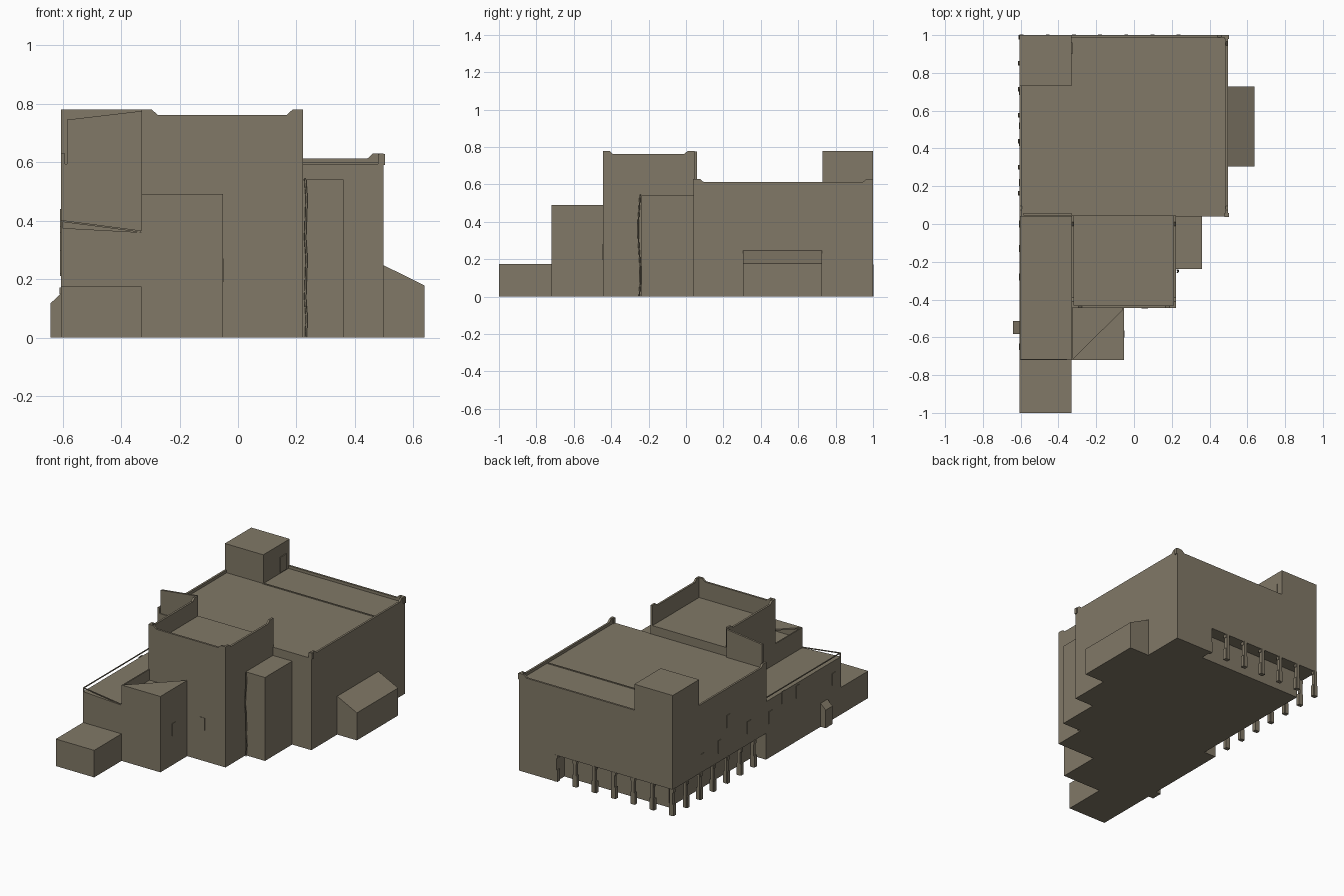
import bpy, bmesh, math
from mathutils import Vector

if "Cube" in bpy.data.objects:
    bpy.data.objects.remove(bpy.data.objects["Cube"])

stone = bpy.data.materials.new("weathered_tan")
stone.diffuse_color = (0.22, 0.19, 0.135, 1)
stone.use_nodes = True
stone.node_tree.nodes["Principled BSDF"].inputs["Base Color"].default_value = stone.diffuse_color

def finish(name, bm):
    bmesh.ops.recalc_face_normals(bm, faces=bm.faces)
    me = bpy.data.meshes.new(name)
    bm.to_mesh(me)
    bm.free()
    me.materials.append(stone)
    ob = bpy.data.objects.new(name, me)
    bpy.context.collection.objects.link(ob)
    return ob

def add_box(bm, x0, x1, y0, y1, z0, z1):
    vs = bmesh.ops.create_cube(bm, size=1)["verts"]
    for v in vs:
        v.co = ((x0 + x1) / 2 + v.co.x * (x1 - x0),
                (y0 + y1) / 2 + v.co.y * (y1 - y0),
                (z0 + z1) / 2 + v.co.z * (z1 - z0))

def box(name, *dims):
    bm = bmesh.new()
    add_box(bm, *dims)
    return finish(name, bm)

def prism(name, pts, axis, a, b):
    """Extrude a profile of (u, z) points along x or y, from a to b; axis 'z' takes (x, y)."""
    place = {"x": lambda u, w, t: (t, u, w), "y": lambda u, w, t: (u, t, w),
             "z": lambda u, w, t: (u, w, t)}[axis]
    bm = bmesh.new()
    f = bm.faces.new([bm.verts.new(place(u, w, a)) for u, w in pts])
    new = bmesh.ops.extrude_face_region(bm, geom=[f])["geom"]
    d = Vector(place(0, 0, b - a))
    bmesh.ops.translate(bm, vec=d, verts=[g for g in new if isinstance(g, bmesh.types.BMVert)])
    # keep the starting cap if extrusion dropped it
    bmesh.ops.holes_fill(bm, edges=[e for e in bm.edges if e.is_boundary])
    return finish(name, bm)

def parapet(name, axis, lo, hi, a, b, z0, z1, rise, ends=(True, True)):
    """Thin wall whose ends step up with a chamfer."""
    s, t = 0.035, 0.055
    left = [(lo, z1 + rise), (lo + s, z1 + rise), (lo + t, z1)] if ends[0] else [(lo, z1)]
    right = [(hi - t, z1), (hi - s, z1 + rise), (hi, z1 + rise)] if ends[1] else [(hi, z1)]
    return prism(name, [(lo, z0)] + left + right + [(hi, z0)], axis, a, b)

L, R = -0.605, 0.497          # outer left and right walls
M = -0.33                     # inner line of the left wing

# main hall: full upper storey, ground storey set back behind the arcade
box("hall_upper", L, R, 0.04, 1.0, 0.17, 0.594)
box("hall_ground_core", -0.52, R, 0.04, 0.915, 0, 0.17)
box("hall_back_corner", 0.23, R, 0.915, 1.0, 0, 0.17)
box("hall_roof_step", M, R - 0.012, 0.724, 0.732, 0.59, 0.599)
parapet("hall_parapet_right", "x", 0.04, 1.0, R - 0.013, R, 0.59, 0.612, 0.018)
parapet("hall_parapet_back", "y", M, R, 0.987, 1.0, 0.59, 0.612, 0.018, (False, True))
parapet("hall_parapet_left", "x", 0.04, 0.73, L, L + 0.013, 0.59, 0.612, 0.018, (True, False))
for i, (x, y) in enumerate([(R, 0.048), (R, 0.99)]):
    box(f"hall_corner_cap_{i}", x - 0.018, x + 0.006, y - 0.010, y + 0.010, 0.59, 0.628)

# corner tower with its door
box("tower", L, M, 0.73, 1.0, 0.59, 0.78)
box("tower_door", M, M + 0.005, 0.90, 0.96, 0.60, 0.70)

# arcade pillars around the back left corner
bm = bmesh.new()
spots = [(L + 0.010 + i * 0.1385, 0.992) for i in range(7)]
spots += [(L + 0.008, 0.992 - i * 0.1375) for i in range(1, 7)]
for x, y in spots:
    add_box(bm, x - 0.010, x + 0.010, y - 0.010, y + 0.010, 0, 0.172)
    add_box(bm, x - 0.016, x + 0.016, y - 0.016, y + 0.008, 0, 0.075)
    add_box(bm, x - 0.014, x + 0.014, y - 0.014, y + 0.008, 0.150, 0.172)
finish("arcade_pillars", bm)

# middle block with a three-sided parapet
X0, X1, Y0, Y1 = M, 0.222, -0.445, 0.045
box("middle_block", X0, X1, Y0, Y1, 0, 0.65)
parapet("middle_parapet_front", "y", X0, X1, Y0, Y0 + 0.013, 0.65, 0.762, 0.018)
parapet("middle_parapet_left", "x", Y0, Y1, X0, X0 + 0.013, 0.65, 0.762, 0.018)
parapet("middle_parapet_right", "x", Y0, Y1, X1 - 0.013, X1, 0.65, 0.762, 0.018)

# screen wall between the middle block and the left edge
prism("screen_wall", [(L + 0.02, 0.59), (L + 0.02, 0.745), (M, 0.775), (M, 0.59)], "y", 0.045, 0.058)

# left wing with sloping roof and thin edge rails
prism("left_wing", [(L, 0), (L, 0.375), (M, 0.36), (M, 0)], "y", -0.72, 0.045)
box("wing_rail_left", L, L + 0.005, -0.72, 0.04, 0.396, 0.402)
prism("wing_rail_front", [(L, 0.396), (L, 0.402), (M, 0.366), (M, 0.36)], "y", -0.72, -0.715)
box("wing_rail_post", L, L + 0.005, -0.72, -0.715, 0.37, 0.402)

# front porch: walled pit with half of the roof still in place
P = -0.052
box("porch_body", M, P, -0.72, Y0, 0, 0.42)
bm = bmesh.new()
add_box(bm, M, P, -0.72, -0.712, 0.42, 0.49)
add_box(bm, M, M + 0.008, -0.712, Y0, 0.42, 0.49)
add_box(bm, P - 0.008, P, -0.712, Y0, 0.42, 0.49)
finish("porch_walls", bm)
prism("porch_half_roof", [(M, -0.72), (P, -0.72), (P, Y0)], "z", 0.482, 0.491)

# low annexes
box("front_annex", L, M, -1.0, -0.72, 0, 0.175)
box("corner_block", X1, 0.36, -0.238, 0.04, 0, 0.54)
prism("right_lean_to", [(R, 0), (R, 0.248), (0.638, 0.178), (0.638, 0)], "y", 0.305, 0.727)
prism("left_buttress", [(L, 0), (L, 0.152), (-0.641, 0.117), (-0.641, 0)], "y", -0.583, -0.513)

# crooked drainpipe
cu = bpy.data.curves.new("drainpipe", "CURVE")
cu.dimensions = "3D"
cu.bevel_depth = 0.004
cu.bevel_resolution = 0
sp = cu.splines.new("POLY")
sp.points.add(8)
for i, p in enumerate(sp.points):
    p.co = (0.232 + 0.003 * math.sin(i * 2.1), -0.25 + 0.006 * math.sin(i * 0.9), 0.545 * i / 8, 1)
cu.materials.append(stone)
bpy.context.collection.objects.link(bpy.data.objects.new("drainpipe", cu))

# narrow windows as thin plates on the walls
bm = bmesh.new()
for y, z in [(0.43, 0.36), (0.52, 0.23), (0.70, 0.21), (0.22, 0.24), (0.0, 0.22),
             (-0.13, 0.30), (-0.28, 0.28), (-0.65, 0.22)]:
    add_box(bm, L - 0.003, L, y - 0.018, y + 0.018, z, z + 0.08)
add_box(bm, P, P + 0.003, -0.60, -0.565, 0.19, 0.27)
add_box(bm, 0.04, 0.075, Y0 - 0.003, Y0, 0.20, 0.28)
finish("window_plates", bm)
